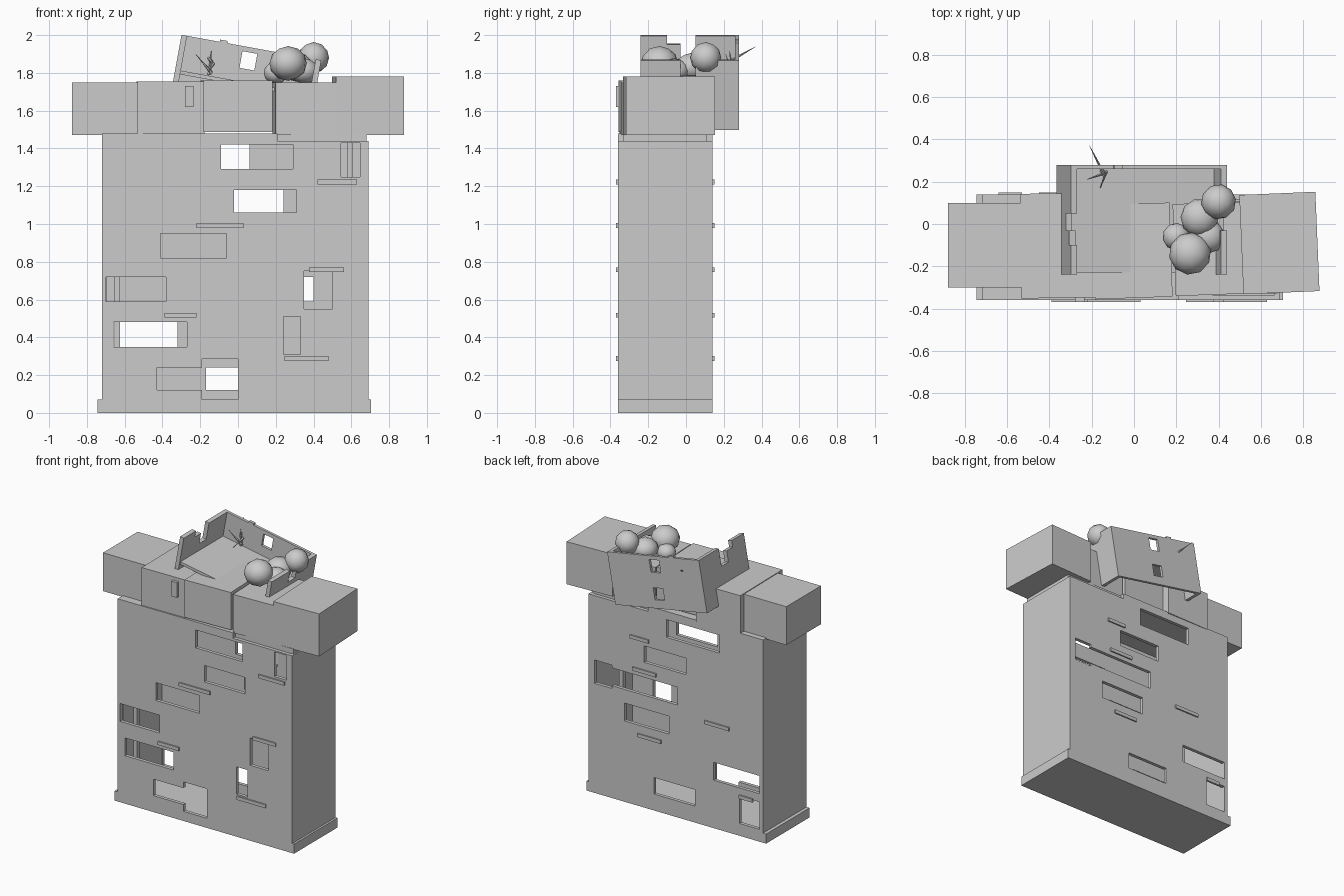
import bpy, bmesh, math
from mathutils import Matrix, Vector

if "Cube" in bpy.data.objects:
    bpy.data.objects.remove(bpy.data.objects["Cube"])

grey = bpy.data.materials.new("concrete_grey")
grey.diffuse_color = (0.6, 0.6, 0.6, 1)
grey.use_nodes = True
grey.node_tree.nodes["Principled BSDF"].inputs["Base Color"].default_value = grey.diffuse_color


def finish(name, bm, matrix=None):
    bmesh.ops.recalc_face_normals(bm, faces=bm.faces)
    me = bpy.data.meshes.new(name)
    bm.to_mesh(me)
    bm.free()
    me.materials.append(grey)
    ob = bpy.data.objects.new(name, me)
    bpy.context.collection.objects.link(ob)
    if matrix:
        ob.matrix_world = matrix
    return ob


def box(name, x0, x1, y0, y1, z0, z1, turn=0, matrix=None):
    """Box from its limits, turned about its own upright axis."""
    bm = bmesh.new()
    bmesh.ops.create_cube(bm, size=1)
    c = Vector(((x0 + x1) / 2, (y0 + y1) / 2, (z0 + z1) / 2))
    bmesh.ops.transform(bm, verts=bm.verts, matrix=Matrix.Translation(c)
                        @ Matrix.Rotation(math.radians(turn), 4, 'Z')
                        @ Matrix.Diagonal((x1 - x0, y1 - y0, z1 - z0, 1)))
    return finish(name, bm, matrix)


def panel(name, u0, u1, v0, v1, t, holes, matrix):
    """Upright wall in local xz, thickness t along y, with rectangular holes or notches."""
    us = sorted({u0, u1} | {u for h in holes for u in h[:2] if u0 < u < u1})
    vs = sorted({v0, v1} | {v for h in holes for v in h[2:] if v0 < v < v1})

    def solid(i, j):
        if not (0 <= i < len(us) - 1 and 0 <= j < len(vs) - 1):
            return False
        u, v = (us[i] + us[i + 1]) / 2, (vs[j] + vs[j + 1]) / 2
        return not any(a < u < b and c < v < d for a, b, c, d in holes)

    bm = bmesh.new()

    def quad(*pts):
        bm.faces.new([bm.verts.new(p) for p in pts])

    for i in range(len(us) - 1):
        for j in range(len(vs) - 1):
            if not solid(i, j):
                continue
            a, b, c, d = us[i], us[i + 1], vs[j], vs[j + 1]
            for y in (0, t):
                quad((a, y, c), (b, y, c), (b, y, d), (a, y, d))
            for di, u in ((-1, a), (1, b)):
                if not solid(i + di, j):
                    quad((u, 0, c), (u, t, c), (u, t, d), (u, 0, d))
            for dj, v in ((-1, c), (1, d)):
                if not solid(i, j + dj):
                    quad((a, 0, v), (b, 0, v), (b, t, v), (a, t, v))
    bmesh.ops.remove_doubles(bm, verts=bm.verts, dist=1e-5)
    return finish(name, bm, matrix)


# Hollow tower slab
T = 0.025
front_windows = [(-.09, .29, 1.29, 1.42), (-.02, .31, 1.06, 1.18), (-.41, -.06, .82, .95),
                 (-.70, -.38, .59, .72), (-.66, -.27, .35, .48), (-.43, 0, .12, .24),
                 (-.19, 0, .07, .285), (.24, .33, .31, .51), (.35, .50, .55, .75),
                 (.545, .645, 1.25, 1.43)]
back_windows = [(-.37, .06, 1.29, 1.42), (-.10, .24, 1.06, 1.18), (-.03, .64, .82, .95),
                (.50, .64, .80, .97), (.04, .40, .59, .72), (-.69, -.32, .35, .48),
                (-.17, .16, .12, .24), (-.69, -.53, .09, .29)]
panel("front_wall", -.72, .69, 0, 1.44, T, front_windows, Matrix.Translation((0, -.36, 0)))
panel("back_wall", -.72, .69, 0, 1.44, T, back_windows, Matrix.Translation((0, .14 - T, 0)))
box("left_wall", -.72, -.72 + T, -.36 + T, .14 - T, 0, 1.44)
box("right_wall", .69 - T, .69, -.36 + T, .14 - T, 0, 1.44)
box("ground_slab", -.72 + T, .69 - T, -.36 + T, .14 - T, 0, .05)
box("roof_slab_left", -.72, .21, -.36, .14, 1.44, 1.48)
box("roof_slab_right", .21, .68, -.33, .11, 1.435, 1.475)
box("plinth_left", -.745, -.72, -.36, .14, 0, .07)
box("plinth_right", .69, .705, -.36, .14, 0, .07)

# Inner columns seen through the windows
box("left_column", -.655, -.625, -.27, -.24, .05, 1.44)
box("right_column", .58, .61, -.13, -.10, .05, 1.44)

# Ledges: one row of heights, front and back
front_ledges = [(.42, .63, 1.21), (-.22, .03, .98), (.375, .56, .745),
                (-.39, -.22, .505), (.245, .48, .275)]
back_ledges = [(.20, .35, 1.21), (.14, .33, .98), (-.45, -.25, .745),
               (.10, .29, .505), (-.64, -.53, .275)]
for a, b, z in front_ledges:
    box("front_ledge", a, b, -.37, -.355, z, z + .025)
for a, b, z in back_ledges:
    box("back_ledge", a, b, .135, .15, z, z + .025)

# Row of roof blocks, slightly askew
box("roof_block_1", -.88, -.53, -.30, .10, 1.47, 1.75)
box("roof_block_2", -.535, -.18, -.35, .145, 1.472, 1.755, .8)
box("roof_block_3", -.19, .175, -.35, .095, 1.487, 1.76, 2)
box("roof_block_4", .19, .53, -.335, .10, 1.47, 1.75, 2)
box("roof_block_5", .508, .868, -.325, .145, 1.47, 1.78, 2.4)
box("block_bracket", -.28, -.235, -.37, -.34, 1.62, 1.73)

# Tilted broken room
room = Matrix.Translation((.0375, .02, 1.75)) @ Matrix.Rotation(math.radians(10.3), 4, 'Y')
W, D, H = .376, .26, .187
panel("room_back_wall", -W, W, -H, H + .012, .02,
      [(-.043, .037, .07, .16), (-.04, .04, -.125, -.04),
       (-W, -.17, H, 1), (-.13, W, H, 1)],
      room @ Matrix.Translation((0, D - .02, 0)))
side = Matrix.Rotation(math.radians(90), 4, 'Z')
panel("room_left_wall", -D, D - .02, -H, H, .03,
      [(-.12, -.05, .14, 1), (-.05, .03, .06, 1)],
      room @ Matrix.Translation((-W + .03, 0, 0)) @ side)
panel("room_right_wall", -D, D - .02, -H, H, .03,
      [(-.05, .03, .10, 1)],
      room @ Matrix.Translation((W, 0, 0)) @ side)
box("room_floor", -W + .03, W - .03, -D + .01, D - .02, -.02, 0, 0, room)


# Bent reinforcing spikes in the room's back wall
def spike(p, q, r):
    p, q = Vector(p), Vector(q)
    bm = bmesh.new()
    bmesh.ops.create_cone(bm, cap_ends=True, segments=5, radius1=r, radius2=.001,
                          depth=(q - p).length)
    finish("spike", bm, Matrix.Translation((p + q) / 2)
           @ (q - p).to_track_quat('Z', 'Y').to_matrix().to_4x4())


spike((-.14, .23, 1.86), (-.21, .37, 1.94), .009)
spike((-.14, .24, 1.80), (-.225, .21, 1.90), .008)
spike((-.15, .25, 1.79), (-.14, .23, 1.92), .012)
spike((-.13, .25, 1.85), (-.16, .17, 1.80), .008)

# Rubble boulders heaped on the right side of the room
for x, y, z, r, s in [(.265, -.14, 1.85, .10, .92), (.40, .105, 1.88, .083, 1),
                      (.31, .03, 1.83, .09, .85), (.35, -.06, 1.81, .08, .85),
                      (.20, -.06, 1.80, .065, .9)]:
    bm = bmesh.new()
    bmesh.ops.create_icosphere(bm, subdivisions=2, radius=r)
    for f in bm.faces:
        f.smooth = True
    finish("boulder", bm, Matrix.Translation((x, y, z))
           @ Matrix.Rotation(x * 9, 4, 'Z') @ Matrix.Diagonal((1, 1, s, 1)))
